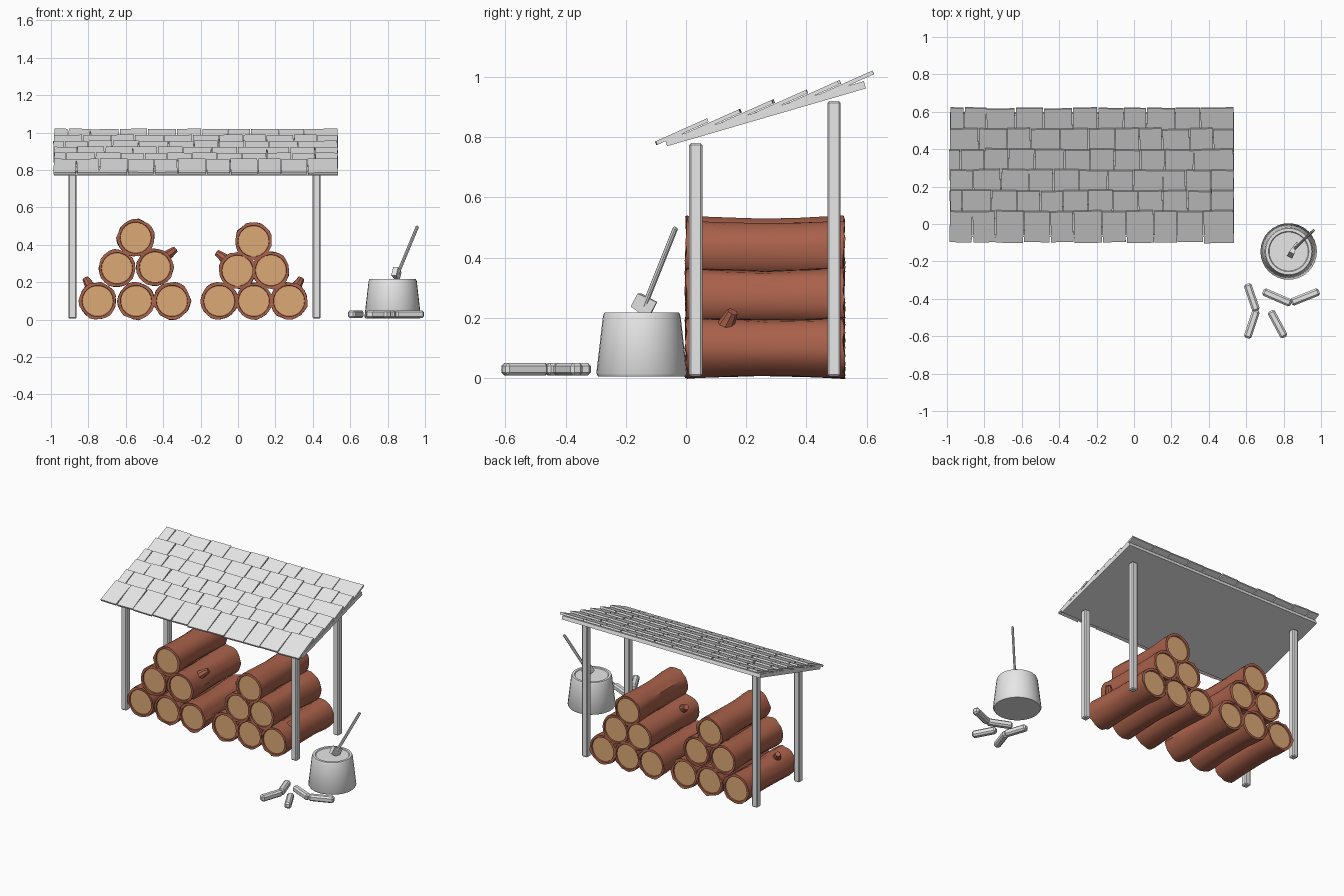
import bpy, bmesh, math, random
from mathutils import Matrix, Vector

random.seed(4)
if "Cube" in bpy.data.objects:
    bpy.data.objects.remove(bpy.data.objects["Cube"])


def material(name, rgb):
    m = bpy.data.materials.new(name)
    m.use_nodes = True
    m.diffuse_color = (*rgb, 1)
    m.node_tree.nodes["Principled BSDF"].inputs["Base Color"].default_value = (*rgb, 1)
    return m


GREY = material("pale grey", (0.8, 0.8, 0.8))
BARK = material("red brown bark", (0.40, 0.12, 0.07))
WOOD = material("tan cut wood", (0.72, 0.40, 0.18))


def finish(bm, name, mats, smooth=True):
    bmesh.ops.recalc_face_normals(bm, faces=bm.faces)
    me = bpy.data.meshes.new(name)
    for f in bm.faces:
        f.smooth = smooth
    bm.to_mesh(me)
    bm.free()
    for m in mats:
        me.materials.append(m)
    if smooth:
        me.set_sharp_from_angle(angle=math.radians(40))
    ob = bpy.data.objects.new(name, me)
    bpy.context.collection.objects.link(ob)
    return ob


def box(bm, size, matrix):
    return bmesh.ops.create_cube(bm, size=1, matrix=matrix @ Matrix.Diagonal((*size, 1)))["verts"]


def aim(a, b):
    """Matrix centred between a and b with its z axis pointing from a to b."""
    a, b = Vector(a), Vector(b)
    return Matrix.Translation((a + b) / 2) @ (b - a).to_track_quat('Z', 'Y').to_matrix().to_4x4()


def rod(name, a, b, width, depth, bevel):
    bm = bmesh.new()
    box(bm, (width, depth, (Vector(b) - Vector(a)).length), aim(a, b))
    bmesh.ops.bevel(bm, geom=bm.edges[:], offset=bevel, segments=1, affect='EDGES')
    return finish(bm, name, [GREY], False)


def lathe(bm, rings, sides, wobble=None):
    """Skin (height, radius) rings around z and cap both ends."""
    loops = []
    for i, (h, r) in enumerate(rings):
        loop = []
        for k in range(sides):
            a = 2 * math.pi * k / sides
            dr, dh = wobble(i, k) if wobble else (0, 0)
            loop.append(bm.verts.new(((r + dr) * math.cos(a), (r + dr) * math.sin(a), h + dh)))
        loops.append(loop)
    for lo, hi in zip(loops, loops[1:]):
        for k in range(sides):
            n = (k + 1) % sides
            bm.faces.new((lo[k], lo[n], hi[n], hi[k]))
    return [bm.faces.new(loops[0]), bm.faces.new(loops[-1])]


# Posts
for side, x in (("right", -0.885), ("left", 0.42)):
    for end, y, top in (("front", 0.032, 0.78), ("rear", 0.492, 0.92)):
        rod(f"{end}_{side}_post", (x, y, 0.005), (x, y, top), 0.042, 0.044, 0.006)

# Roof board
PITCH = math.radians(16.2)
bm = bmesh.new()
box(bm, (1.52, 0.688, 0.025),
    Matrix.Translation((-0.225, 0.264, 0.878)) @ Matrix.Rotation(PITCH, 4, 'X'))
finish(bm, "roof_board", [GREY], False)

# Overlapping shingles, each row tilted a little more than the board
TILT = math.radians(24)
for row in range(6):
    bm = bmesh.new()
    x = -0.99 + random.uniform(0, 0.01)
    first = True
    while x < 0.52:
        w = random.uniform(0.12, 0.16)
        if first and row % 2:
            w *= 0.5
        first = False
        if x + w > 0.47:
            w = 0.535 - x
        length = 0.18 + random.uniform(-0.008, 0.008)
        spot = Matrix.Translation((x + w / 2, -0.014 + 0.11 * row, 0.818 + 0.0318 * row))
        turn = Matrix.Rotation(TILT, 4, 'X') @ Matrix.Rotation(random.uniform(-0.03, 0.03), 4, 'Z')
        box(bm, (w - 0.005, length, 0.013), spot @ turn)
        x += w
    finish(bm, f"shingle_row_{row + 1}", [GREY], False)

# Logs: flared bark tube with a rim around recessed cut ends
FRONT, BACK, SIDES = 0.0, 0.525, 22
HALF = [(0.008, 0.082), (0, 0.084), (0, 0.1), (0.05, 0.099), (0.15, 0.094)]


def log(name, x, z, stub=0):
    bm = bmesh.new()
    length = BACK - FRONT
    rings = HALF + [(length / 2, 0.092)] + [(length - h, r) for h, r in reversed(HALF)]
    ridges = [random.uniform(-0.004, 0.003) for _ in range(SIDES)]
    last = len(rings) - 1

    def wobble(i, k):
        if i in (0, 1, last - 1, last):
            return 0, 0
        dh = random.uniform(-0.005, 0.005) if i in (2, last - 2) else 0
        return ridges[k] + random.uniform(-0.002, 0.002), dh

    for cap in lathe(bm, rings, SIDES, wobble):
        cap.material_index = 1
    # Lay the log along y
    bmesh.ops.transform(bm, verts=bm.verts, matrix=Matrix.Translation((x, FRONT, z))
                        @ Matrix.Rotation(-math.pi / 2, 4, 'X'))
    # Broken branch stub leaning outwards
    if stub:
        a = (x + stub * 0.03, 0.125, z + 0.06)
        b = (x + stub * 0.065, 0.155, z + 0.12)
        if z > 0.2:
            a, b = (x + stub * 0.05, 0.125, z + 0.05), (x + stub * 0.108, 0.155, z + 0.095)
        bmesh.ops.create_cone(bm, cap_ends=True, segments=8, radius1=0.032, radius2=0.018,
                              depth=(Vector(b) - Vector(a)).length, matrix=aim(a, b))
    finish(bm, name, [BARK, WOOD])


PILES = {
    "right": [(-0.75, 0.1, -1), (-0.545, 0.1, 0), (-0.353, 0.1, 0),
              (-0.647, 0.275, 0), (-0.444, 0.28, 1), (-0.547, 0.438, 0)],
    "left": [(-0.1, 0.1, 0), (0.085, 0.1, 0), (0.273, 0.1, 1),
             (-0.003, 0.262, -1), (0.176, 0.264, 0), (0.083, 0.42, 0)],
}
for side, logs in PILES.items():
    for n, (x, z, stub) in enumerate(logs):
        log(f"{side}_pile_log_{n + 1}", x, z, stub)

# Chopping stump with a slightly sunken top
bm = bmesh.new()
lathe(bm, [(0.005, 0.145), (0.015, 0.151), (0.205, 0.129), (0.218, 0.124),
           (0.218, 0.108), (0.213, 0.104)], 32)
bmesh.ops.translate(bm, verts=bm.verts, vec=(0.827, -0.147, 0))
finish(bm, "chopping_stump", [GREY])

# Axe: handle and wedge head bitten into the stump
LOW, HIGH = (0.85, -0.14, 0.235), (0.96, -0.034, 0.5)
rod("axe_handle", LOW, HIGH, 0.014, 0.018, 0.004)
bm = bmesh.new()
head = aim((0.84, -0.149, 0.215), (0.862, -0.128, 0.268))
for v in box(bm, (0.03, 0.07, 0.05), head):
    local = head.inverted() @ v.co
    if local.y < 0:
        local.x *= 0.2
        local.z *= 1.3
        v.co = head @ local
bmesh.ops.rotate(bm, verts=bm.verts, cent=head.translation,
                 matrix=Matrix.Rotation(math.radians(20), 3, 'Z'))
finish(bm, "axe_head", [GREY], False)

# Split firewood pieces on the ground
SPLITS = [((0.605, -0.32), (0.655, -0.465)), ((0.655, -0.46), (0.605, -0.61)),
          ((0.69, -0.36), (0.84, -0.425)), ((0.84, -0.42), (0.99, -0.36)),
          ((0.73, -0.465), (0.805, -0.605))]
for n, (a, b) in enumerate(SPLITS):
    rod(f"firewood_{n + 1}", (*a, 0.029), (*b, 0.029), 0.042, 0.042, 0.01)
